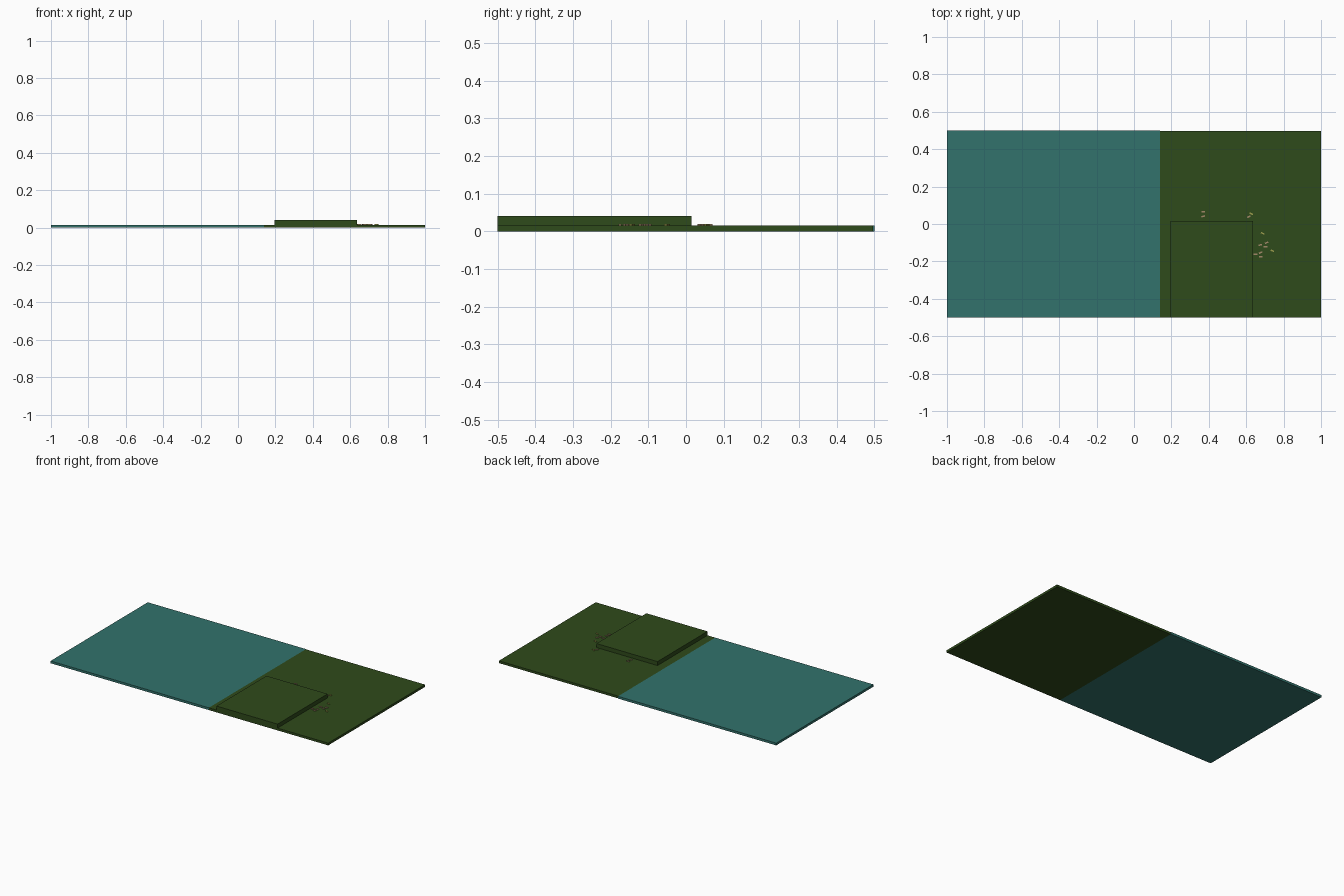
import bpy
import bmesh
from math import radians
from mathutils import Matrix, Vector

if "Cube" in bpy.data.objects:
    bpy.data.objects.remove(bpy.data.objects["Cube"])


def material(name, color):
    m = bpy.data.materials.new(name)
    m.diffuse_color = (*color, 1)
    m.use_nodes = True
    m.node_tree.nodes["Principled BSDF"].inputs["Base Color"].default_value = m.diffuse_color
    return m


teal = material("water_teal", (0.032, 0.17, 0.15))
green = material("grass_green", (0.028, 0.069, 0.011))
tan = material("tan", (0.36, 0.25, 0.14))
olive = material("yellow_green", (0.32, 0.33, 0.07))


def box(name, lo, hi, mat, angle=0):
    lo, hi = Vector(lo), Vector(hi)
    bm = bmesh.new()
    bmesh.ops.create_cube(bm, size=1, matrix=Matrix.Diagonal((*(hi - lo), 1)))
    mesh = bpy.data.meshes.new(name)
    bm.to_mesh(mesh)
    bm.free()
    mesh.materials.append(mat)
    ob = bpy.data.objects.new(name, mesh)
    ob.location = (lo + hi) / 2
    ob.rotation_euler.z = radians(angle)
    bpy.context.collection.objects.link(ob)
    return ob


# Two ground slabs side by side, and the raised terrace
TOP = 0.015
box("water_slab", (-1, -0.5, 0), (0.14, 0.5, TOP), teal)
box("grass_slab", (0.14, -0.5, 0), (1, 0.497, TOP), green)
box("raised_terrace", (0.195, -0.5, 0), (0.635, 0.015, 0.041), green)

# Small scattered chips on the grass: x, y, turn, material
chips = [
    (0.37, 0.066, 0, tan), (0.37, 0.041, 15, tan),
    (0.627, 0.055, -25, olive), (0.614, 0.039, 25, tan),
    (0.688, -0.05, -25, olive), (0.709, -0.10, 25, tan),
    (0.703, -0.122, 0, tan), (0.675, -0.112, 15, tan),
    (0.74, -0.143, -25, olive), (0.65, -0.163, 0, tan),
    (0.677, -0.153, 25, tan), (0.677, -0.175, 0, tan),
]
for i, (x, y, turn, mat) in enumerate(chips):
    box(f"ground_chip_{i + 1}", (x - 0.01, y - 0.004, TOP - 0.002),
        (x + 0.01, y + 0.004, TOP + 0.004), mat, turn)
